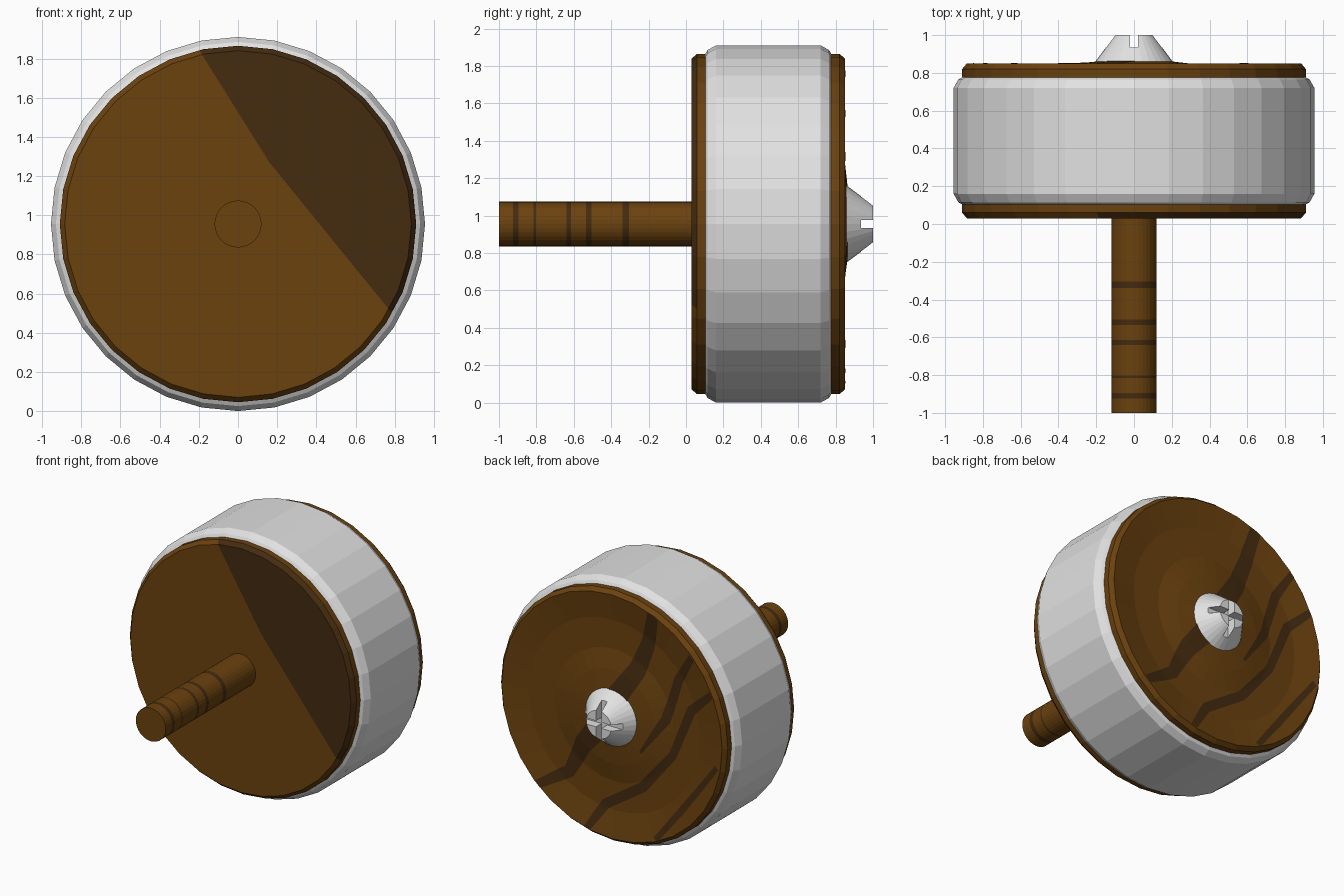
import bpy, bmesh, math
from mathutils import Vector

if "Cube" in bpy.data.objects:
    bpy.data.objects.remove(bpy.data.objects["Cube"])

CZ = 0.955      # height of the axle
SEG = 32

def material(name, rgb):
    m = bpy.data.materials.new(name)
    m.diffuse_color = (*rgb, 1)
    m.use_nodes = True
    m.node_tree.nodes["Principled BSDF"].inputs["Base Color"].default_value = m.diffuse_color
    return m

WOOD = material("brown wood", (0.147, 0.054, 0.0045))
DARK = material("dark grain", (0.058, 0.024, 0.005))
WHITE = material("light grey", (0.76, 0.76, 0.76))

def finish(name, bm, mats):
    me = bpy.data.meshes.new(name)
    bm.to_mesh(me)
    bm.free()
    ob = bpy.data.objects.new(name, me)
    bpy.context.collection.objects.link(ob)
    for m in mats:
        me.materials.append(m)
    return ob

def lathe(profile, dark_bands=()):
    """Revolve (y, radius) points about the axle; caps both ends."""
    bm = bmesh.new()
    rings = []
    for y, r in profile:
        rings.append([bm.verts.new((r * math.sin(a), y, CZ + r * math.cos(a)))
                      for a in (2 * math.pi * i / SEG for i in range(SEG))])
    for k, (a, b) in enumerate(zip(rings, rings[1:])):
        for i in range(SEG):
            j = (i + 1) % SEG
            f = bm.faces.new((a[i], a[j], b[j], b[i]))
            f.material_index = int(k in dark_bands)
    bm.faces.new(rings[0])
    bm.faces.new(rings[-1])
    bmesh.ops.recalc_face_normals(bm, faces=bm.faces)
    return bm

# Metal band around the head
finish("outer_band", lathe([(.095, .895), (.115, .93), (.16, .955), (.72, .955),
                            (.765, .93), (.785, .895)]), [WHITE])

# Wooden core with a dished back
BACK = [(.85, .885), (.82, .69), (.82, .48), (.845, .34), (.86, .2)]
bm = lathe([(.03, .885), (.06, .91), (.82, .91)] + BACK)
# Dark grain area on the front, bounded by two cut lines (x, z)
lines = [((-.19, 1.83), (.16, 1.27)), ((.16, 1.27), (.77, .52))]
planes = []
for p, q in lines:
    n = Vector((p[1] - q[1], 0, q[0] - p[0])).normalized()
    co = Vector((p[0], 0, p[1]))
    planes.append((co, n))
    front = [f for f in bm.faces if f.calc_center_median().y < .05]
    geom = front + list({e for f in front for e in f.edges}) + list({v for f in front for v in f.verts})
    bmesh.ops.bisect_plane(bm, geom=geom, plane_co=co, plane_no=n)
for f in bm.faces:
    c = f.calc_center_median()
    if c.y < .05 and all((c - co).dot(n) > 0 for co, n in planes):
        f.material_index = 1
finish("wooden_core", bm, [WOOD, DARK])

# Handle with dark grain rings
rings = [(-.925, -.895), (-.815, -.803), (-.64, -.615), (-.535, -.505), (-.34, -.305)]
ys = [-1.0] + [y for r in rings for y in r] + [.04]
finish("handle", lathe([(y, .12) for y in ys], range(1, len(ys) - 1, 2)), [WOOD, DARK])

# Grain streaks laid on the dished back: (x, z from axle, width)
def back_height(r):
    for (y0, r0), (y1, r1) in zip(BACK, BACK[1:]):
        if r >= r1:
            t = min(1, (r - r1) / (r0 - r1))
            return y1 + t * (y0 - y1)
    return BACK[-1][0]

def streak(name, pts, across=4, steps=10):
    path = []
    for a, b in zip(pts, pts[1:]):
        path += [Vector(a).lerp(Vector(b), i / steps) for i in range(steps)]
    path.append(Vector(pts[-1]))
    bm = bmesh.new()
    rows = []
    for i, p in enumerate(path):
        d = path[min(i + 3, len(path) - 1)] - path[max(i - 3, 0)]
        side = Vector((-d.y, d.x)).normalized()
        row = []
        for k in range(across + 1):
            q = Vector((p.x, p.y)) + side * p.z * (k / across - .5)
            if q.length > .88:
                q *= .88 / q.length
            row.append(bm.verts.new((q.x, back_height(q.length) + .004, CZ + q.y)))
        rows.append(row)
    for a, b in zip(rows, rows[1:]):
        for k in range(across):
            bm.faces.new((a[k], a[k + 1], b[k + 1], b[k]))
    bm.normal_update()
    for f in bm.faces:
        if f.normal.y < 0:
            f.normal_flip()
    finish(name, bm, [DARK])

streak("grain_wide_upper", [(-.33, .82, .09), (-.27, .58, .11), (-.19, .38, .13), (-.02, .12, .16)])
streak("grain_wide_lower", [(.1, -.1, .16), (.24, -.27, .13), (.36, -.5, .09), (.6, -.65, .06)])
streak("grain_middle", [(-.23, -.2, .02), (-.42, .08, .07), (-.52, .4, .07), (-.64, .6, .05)])
streak("grain_long", [(.2, -.86, .05), (.07, -.66, .07), (-.23, -.46, .07), (-.47, -.17, .06),
                      (-.62, .2, .07), (-.8, .37, .05)])
streak("grain_edge", [(-.35, -.8, .04), (-.55, -.54, .05), (-.84, -.15, .04)])

# Cross-slotted screw in the centre of the back
screw = finish("screw", lathe([(.84, .21), (.86, .205), (1.0, .1)]), [WHITE])
bm = bmesh.new()
W, L, B, T = .022, .3, .935, 1.1
# plus-shaped outline, extruded along the axle
plus = [(W, W), (L, W), (L, -W), (W, -W), (W, -L), (-W, -L),
        (-W, -W), (-L, -W), (-L, W), (-W, W), (-W, L), (W, L)]
base = bm.faces.new([bm.verts.new((x, B, CZ + z)) for x, z in plus])
ext = bmesh.ops.extrude_face_region(bm, geom=[base])
bmesh.ops.translate(bm, vec=(0, T - B, 0),
                    verts=[g for g in ext["geom"] if isinstance(g, bmesh.types.BMVert)])
bmesh.ops.recalc_face_normals(bm, faces=bm.faces)
cutter = finish("slot_cutter", bm, [WHITE])
cutter.hide_render = True
mod = screw.modifiers.new("slots", 'BOOLEAN')
mod.operation = 'DIFFERENCE'
mod.solver = 'EXACT'
mod.object = cutter
bpy.context.view_layer.objects.active = screw
bpy.ops.object.modifier_apply(modifier="slots")
bpy.data.objects.remove(cutter)
